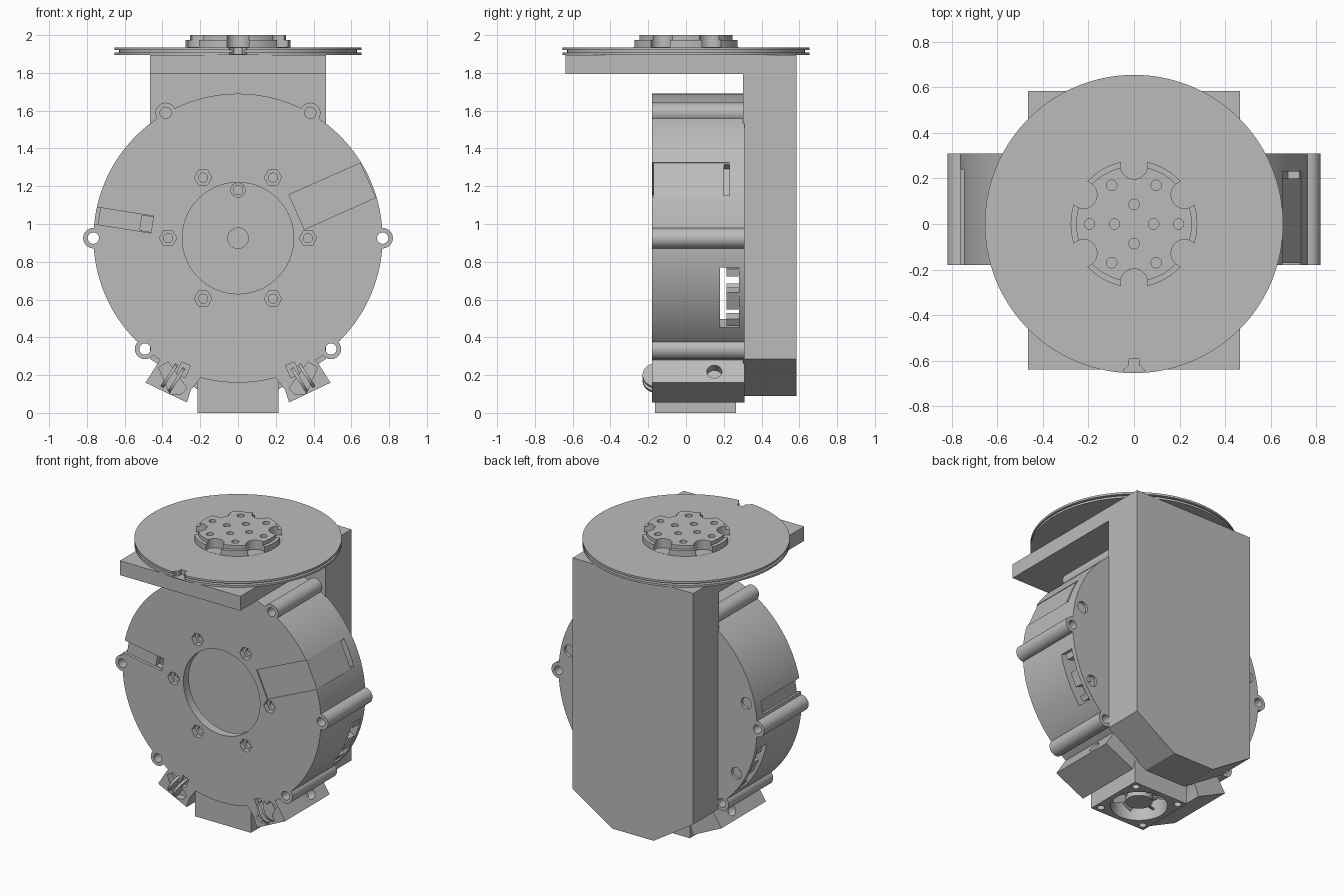
import bpy, bmesh, math
from mathutils import Vector

cube = bpy.data.objects.get("Cube")
if cube:
    bpy.data.objects.remove(cube, do_unlink=True)

grey = bpy.data.materials.new("plain grey")
grey.use_nodes = True
grey.diffuse_color = (0.5, 0.5, 0.5, 1)
grey.node_tree.nodes["Principled BSDF"].inputs["Base Color"].default_value = (0.5, 0.5, 0.5, 1)

CZ = 0.925            # height of the drum axis
R = 0.765             # drum radius
FRONT, BACK = -0.18, 0.31


def prism(name, points, a, b, axis="y"):
    """Extrude a flat outline from a to b along y (outline in x,z) or z (outline in x,y)."""
    place = (lambda p, d: (p[0], d, p[1])) if axis == "y" else (lambda p, d: (p[0], p[1], d))
    bm = bmesh.new()
    low = [bm.verts.new(place(p, a)) for p in points]
    high = [bm.verts.new(place(p, b)) for p in points]
    bm.faces.new(low)
    bm.faces.new(high)
    n = len(points)
    for i in range(n):
        j = (i + 1) % n
        bm.faces.new((low[i], low[j], high[j], high[i]))
    bmesh.ops.recalc_face_normals(bm, faces=bm.faces)
    mesh = bpy.data.meshes.new(name)
    bm.to_mesh(mesh)
    bm.free()
    mesh.materials.append(grey)
    obj = bpy.data.objects.new(name, mesh)
    bpy.context.collection.objects.link(obj)
    return obj


def ring(x, y, r, n):
    return [(x + r * math.cos(math.tau * i / n), y + r * math.sin(math.tau * i / n)) for i in range(n)]


def cyl(name, x, y, r, a, b, axis="y", n=32):
    return prism(name, ring(x, y, r, n), a, b, axis)


def box(name, x0, x1, y0, y1, z0, z1):
    return prism(name, [(x0, z0), (x1, z0), (x1, z1), (x0, z1)], y0, y1)


def polar(r, deg):
    t = math.radians(deg)
    return r * math.cos(t), CZ + r * math.sin(t)


def radial_box(name, deg, r0, r1, half, y0, y1):
    """Box lying along a drum radius."""
    out = Vector((math.cos(math.radians(deg)), math.sin(math.radians(deg))))
    side = Vector((-out.y, out.x)) * half
    c = Vector((0, CZ))
    return prism(name, [c + out * r0 - side, c + out * r1 - side,
                        c + out * r1 + side, c + out * r0 + side], y0, y1)


def combine(target, tool, op="DIFFERENCE"):
    mod = target.modifiers.new("combine", "BOOLEAN")
    mod.operation, mod.solver, mod.object = op, "EXACT", tool
    bpy.context.view_layer.objects.active = target
    bpy.ops.object.modifier_apply(modifier=mod.name)
    bpy.data.objects.remove(tool, do_unlink=True)


# Drum shell with round screw lugs
drum = cyl("drum_housing", 0, CZ, R, FRONT, BACK, n=128)
lugs = [polar(0.766, a) for a in (60, 120, 0, 180, -50, -130)]
for x, z in lugs:
    combine(drum, cyl("lug", x, z, 0.054, FRONT, BACK), "UNION")

# Wedge blocks below the drum, with a screw hole each
for s in (-1, 1):
    outline = [(0.15, 0.25), (0.25, 0.12), (0.27, 0.055), (0.49, 0.16), (0.42, 0.27), (0.36, 0.35)]
    combine(drum, prism("block", [(s * x, z) for x, z in outline], FRONT, BACK), "UNION")
    slit = [(0.42, 0.24), (0.37, 0.27), (0.27, 0.13), (0.3, 0.1), (0.36, 0.1)]
    combine(drum, prism("slit", [(s * x, z) for x, z in slit], FRONT - 0.1, FRONT + 0.05))
    hole = cyl("hole", 0, 0, 0.04, -0.06, 0.06, "z")
    hole.location = (s * 0.455, 0.15, 0.22)
    hole.rotation_euler = (0, s * math.radians(60), 0)
    combine(drum, hole)
    slot = radial_box("slot", -67.5 if s > 0 else -112.5, 0.72, 0.79, 0.025, FRONT - 0.1, FRONT + 0.03)
    combine(drum, slot)

# Hollow interior, front opening and lug holes
combine(drum, cyl("cavity", 0, CZ, 0.66, FRONT + 0.06, BACK - 0.03, n=96))
combine(drum, cyl("opening", 0, CZ, 0.295, FRONT - 0.1, FRONT + 0.1, n=64))
for x, z in lugs:
    combine(drum, cyl("lug_hole", x, z, 0.03, FRONT - 0.1, BACK + 0.1, n=24))

# Six hexagonal nut pockets
for k in range(6):
    x, z = polar(0.37, 60 * k)
    combine(drum, cyl("nut_pocket", x, z, 0.046, FRONT - 0.1, FRONT + 0.035, n=6))
    combine(drum, cyl("screw_hole", x, z, 0.024, FRONT - 0.1, FRONT + 0.1, n=20))

# Cover recess on one side, cable channel on the other
combine(drum, radial_box("cover_recess", 24, 0.34, 0.9, 0.1, FRONT - 0.1, FRONT + 0.008))
combine(drum, radial_box("cover_flat", 24, 0.755, 0.9, 0.1, FRONT - 0.1, 0.23))
combine(drum, radial_box("cover_slot", 24, 0.7, 0.9, 0.09, 0.2, 0.23))
combine(drum, radial_box("channel", 171, 0.46, 0.9, 0.045, FRONT - 0.1, FRONT + 0.02))
combine(drum, radial_box("channel_rim", 171, 0.745, 0.9, 0.045, FRONT - 0.1, 0.24))
combine(drum, radial_box("channel_end", 171, 0.46, 0.52, 0.04, FRONT - 0.1, FRONT + 0.1))

# Rear side windows and shallow rear holes
for a, b in ((-25, -30), (205, 210)):
    combine(drum, radial_box("window", a, 0.6, 0.9, 0.175, 0.18, 0.28))
    for d in (b, 13 if a < 0 else 167):
        x, z = polar(0.7, d)
        combine(drum, cyl("rear_hole", x, z, 0.04, BACK - 0.02, BACK + 0.1, n=24))
    for off, half in ((-11, 0.02), (-1, 0.05), (11, 0.02)):
        radial_box("window_tab", a + off, 0.7, 0.757, half, 0.215, 0.3)

# Shaft seat and pin seen inside the drum
cavity_floor = BACK - 0.03
shaft = cyl("shaft_end", 0, CZ, 0.057, cavity_floor - 0.02, cavity_floor + 0.01)
pin = cyl("inner_pin", 0, 1.18, 0.04, cavity_floor - 0.06, cavity_floor + 0.01)
combine(pin, cyl("pin_hole", 0, 1.18, 0.025, 0, cavity_floor - 0.02, n=24))

# Paired rounded clips on the wedge blocks
for s in (-1, 1):
    for off in (-0.022, 0.022):
        clip = cyl("clip_plate", 0, 0, 0.075, -0.008, 0.008, "z")
        normal = Vector((s * 0.84, 0, 0.54))
        clip.rotation_euler = normal.to_track_quat("Z", "Y").to_euler()
        clip.location = Vector((s * 0.345, -0.155, 0.185)) + normal * off

# Rear column with chamfered foot, and the top arm
prism("rear_column", [(-0.465, 0.285), (-0.16, 0.09), (0.16, 0.09), (0.465, 0.285),
                      (0.465, 1.895), (-0.465, 1.895)], 0.302, 0.585)
box("top_arm", -0.465, 0.465, -0.638, 0.302, 1.795, 1.895)

# Grooved turntable with a small notch
turntable = cyl("turntable", 0, 0, 0.655, 1.895, 1.935, "z", 128)
groove = cyl("groove", 0, 0, 0.75, 1.909, 1.921, "z", 128)
combine(groove, cyl("groove_core", 0, 0, 0.63, 1.8, 2.0, "z", 128))
combine(turntable, groove)
combine(turntable, prism("notch", [(-0.06, -0.7), (0.06, -0.7), (0.045, -0.64), (0.022, -0.62), (0.022, -0.592),
                                   (-0.022, -0.592), (-0.022, -0.62), (-0.045, -0.64)], 1.9, 2.0, "z"))

# Stepped hub with scallops and screw holes
hub = cyl("hub", 0, 0, 0.278, 1.93, 1.975, "z", 96)
combine(hub, cyl("hub_top", 0, 0, 0.254, 1.95, 2.0, "z", 96), "UNION")
for k in range(6):
    t = math.radians(30 + 60 * k)
    combine(hub, cyl("scallop", 0.257 * math.cos(t), 0.257 * math.sin(t), 0.06, 1.936, 2.1, "z"))
    u = math.radians(60 * k)
    combine(hub, cyl("hole", 0.196 * math.cos(u), 0.196 * math.sin(u), 0.023, 1.95, 2.1, "z", 20))
for k in range(4):
    u = math.pi / 2 * k
    combine(hub, cyl("hole", 0.086 * math.cos(u), 0.086 * math.sin(u), 0.023, 1.95, 2.1, "z", 20))

# Fan box under the drum
FY = 0.05
fan = box("fan_box", -0.215, 0.215, FY - 0.215, FY + 0.215, 0, 0.19)
combine(fan, cyl("fan_bore", 0, FY, 0.18, -0.1, 0.13, "z", 64))
for sx in (-1, 1):
    for sy in (-1, 1):
        combine(fan, cyl("corner_hole", sx * 0.172, FY + sy * 0.172, 0.024, -0.1, 0.1, "z", 20))
cyl("fan_hub", 0, FY, 0.085, 0.03, 0.14, "z", 40)
for k in range(7):
    blade = box("fan_blade", 0.07, 0.17, -0.035, 0.035, -0.005, 0.005)
    blade.rotation_euler = (math.radians(40), 0, math.tau * k / 7)
    blade.location = (0, FY, 0.08)

# Smooth curved walls, keep edges crisp
bpy.ops.object.select_all(action="DESELECT")
for obj in bpy.context.scene.objects:
    if obj.type == "MESH":
        obj.select_set(True)
        bpy.context.view_layer.objects.active = obj
bpy.ops.object.shade_smooth_by_angle(angle=math.radians(25))
